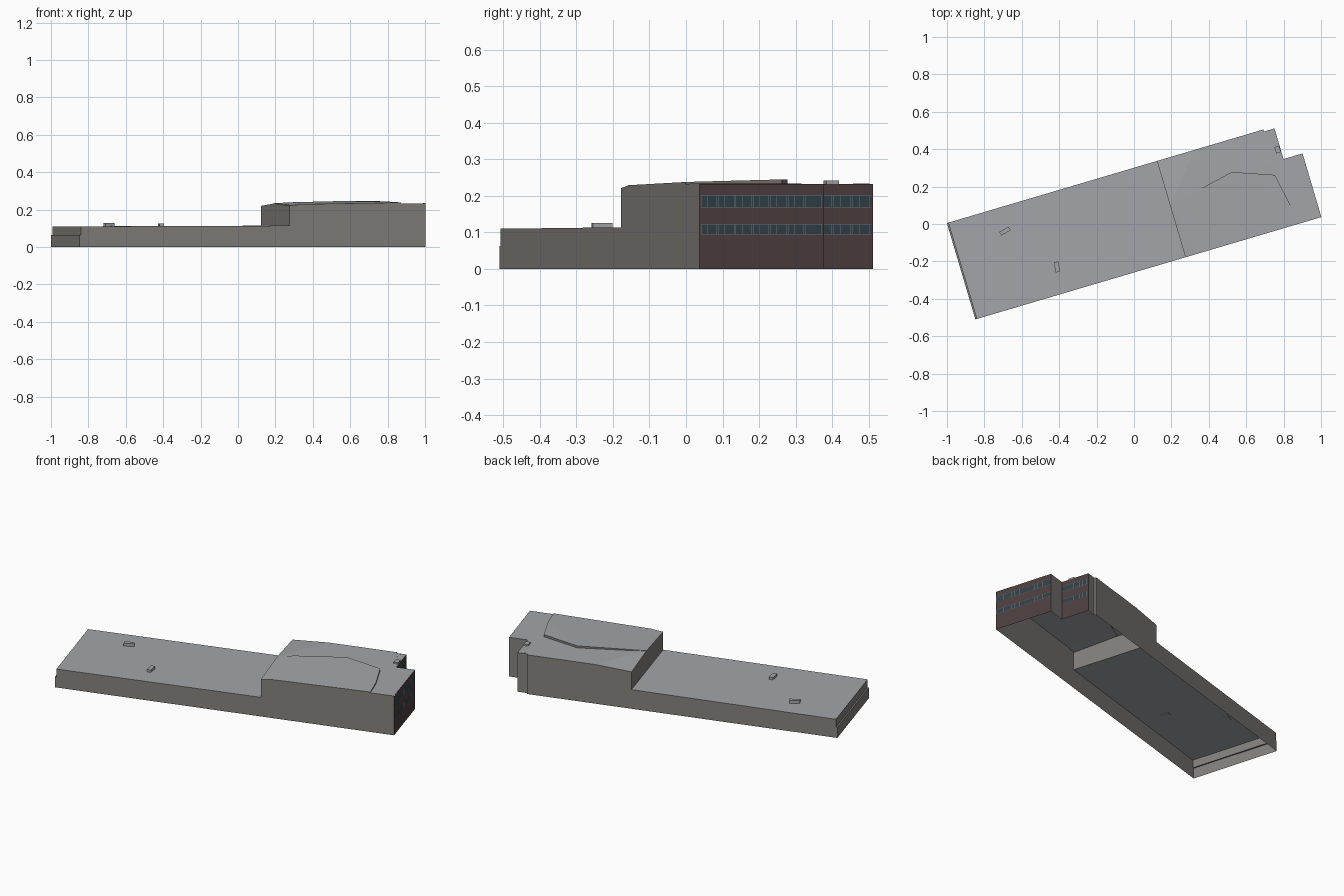
import bpy, bmesh, math
from mathutils import Matrix, Vector

if "Cube" in bpy.data.objects:
    bpy.data.objects.remove(bpy.data.objects["Cube"])

# Building axes: u runs along the long side, v across, origin at the front west corner
FRAME = Matrix.Translation((-0.848, -0.51, 0)) @ Matrix.Rotation(math.radians(16.47), 4, 'Z')


def material(name, rgb):
    m = bpy.data.materials.new(name)
    m.diffuse_color = (*rgb, 1)
    m.use_nodes = True
    m.node_tree.nodes["Principled BSDF"].inputs["Base Color"].default_value = m.diffuse_color
    return m


BRICK = material("brick", (0.075, 0.049, 0.048))
GLASS = material("glass", (0.031, 0.052, 0.064))
FRAME_MAT = material("window_frame", (0.17, 0.2, 0.22))
WALL = material("grey_wall", (0.225, 0.22, 0.205))
ROOF = material("grey_roof", (0.37, 0.377, 0.395))


def faces(name, polys, mat):
    """One object from a list of polygons given in building axes."""
    bm = bmesh.new()
    for p in polys:
        bm.faces.new([bm.verts.new(FRAME @ Vector(c)) for c in p])
    bmesh.ops.remove_doubles(bm, verts=bm.verts, dist=1e-5)
    bmesh.ops.triangulate(bm, faces=[f for f in bm.faces if len(f.verts) > 4])
    me = bpy.data.meshes.new(name)
    bm.to_mesh(me)
    bm.free()
    me.materials.append(mat)
    ob = bpy.data.objects.new(name, me)
    bpy.context.collection.objects.link(ob)


def wall(a, b, z0, za, zb=None):
    """Upright wall from a to b, seen from outside left to right."""
    zb = za if zb is None else zb
    return [(*a, z0), (*b, z0), (*b, zb), (*a, za)]


def box(name, x, y, sx, sy, z0, z1, deg):
    bpy.ops.mesh.primitive_cube_add(size=1, location=(x, y, (z0 + z1) / 2),
                                    rotation=(0, 0, math.radians(deg)))
    ob = bpy.context.object
    ob.name = name
    ob.scale = (sx, sy, z1 - z0)
    ob.data.materials.append(ROOF)


L, D = 1.929, 0.537         # length, depth
S = 1.171                   # where the tall part starts
LOW, LOW2 = 0.11, 0.114     # low roof at west end and at the step
TOP = 0.233                 # tall roof
INSET, LEDGE = 0.008, 0.063
RIDGE = (S, 0.285, 0.233)   # high point of the step edge
FOLD = (1.236, 0, 0.228)    # end of the dipped front corner

# Low hall roof, long walls and stepped west end
faces("low_roof", [[(INSET, 0, LOW), (S, 0, LOW2), (S, D, LOW2), (INSET, D, LOW)]], ROOF)
faces("front_wall", [
    [(0, 0, 0), (S, 0, 0), (S, 0, LOW2), (INSET, 0, LOW), (INSET, 0, LEDGE), (0, 0, LEDGE)],
    wall((S, 0), (FOLD[0], 0), 0, 0.221, 0.228),
    wall((FOLD[0], 0), (L, 0), 0, 0.228, TOP + 0.001)], WALL)
faces("back_wall", [
    [(S, D, 0), (0, D, 0), (0, D, LEDGE), (INSET, D, LEDGE), (INSET, D, LOW), (S, D, LOW2)],
    [(1.765, D, 0), (S, D, 0), (S, D, 0.22), (1.38, D, TOP), (1.765, D, TOP)],
    wall((1.765, 0.526), (1.765, D), 0, TOP),
    wall((1.823, 0.526), (1.765, 0.526), 0, TOP)], WALL)
faces("west_wall", [
    wall((0, D), (0, 0), 0, LEDGE),
    [(0, 0, LEDGE), (INSET, 0, LEDGE), (INSET, D, LEDGE), (0, D, LEDGE)],
    wall((INSET, D), (INSET, 0), LEDGE, LOW)], WALL)

# Tall part: step wall, notch wall and main roof with dipped corners
faces("step_wall", [[(S, D, LOW2), (S, 0, LOW2), (S, 0, 0.221), RIDGE, (S, D, 0.22)]], WALL)
faces("notch_wall", [wall((L, 0.355), (1.823, 0.355), 0, TOP)], WALL)
faces("tall_roof", [
    [RIDGE, (1.38, D, TOP), (S, D, 0.22)],
    [(S, 0, 0.221), FOLD, RIDGE],
    [FOLD, (L, 0, TOP + 0.001), (L, 0.355, TOP), (1.823, 0.355, TOP),
     (1.823, 0.526, TOP), (1.765, 0.526, TOP), (1.765, D, TOP), (1.38, D, TOP), RIDGE]], ROOF)

# Raised roof panel with a lip along its free edges
rim = [(1.794, 0.0, 0.238), (1.787, 0.116, 0.241), (1.754, 0.287, 0.245),
       (1.538, 0.367, 0.245), (1.271, 0.311, 0.239), (S, 0.285, 0.234)]
start = (FOLD[0], 0, 0.229)
faces("raised_roof_panel", [[start] + rim], ROOF)
lip = [[(a[0], a[1], 0.231), (b[0], b[1], 0.231), b, a] for a, b in zip(rim, rim[1:])]
lip.append([(FOLD[0], 0, 0.228), (1.794, 0, 0.231), rim[0], start])
faces("raised_panel_lip", lip, WALL)

# Brick east walls with two bands of windows
for label, u, v0, v1, n in (("main", L, 0, 0.355, 7), ("rear", 1.823, 0.355, 0.526, 3)):
    faces(label + "_brick_wall", [wall((u, v0), (u, v1), 0, TOP)], BRICK)
    glass, bars = [], []
    step = (v1 - v0 - 0.008) / n
    for z0, z1 in ((0.095, 0.122), (0.169, 0.202)):
        a, b = v0 + 0.004, v1 - 0.004
        glass.append(wall((u + 0.0006, a), (u + 0.0006, b), z0, z1))
        for z in (z0, z1):
            bars.append(wall((u + 0.001, a), (u + 0.001, b), z - 0.0004, z + 0.0004))
        for i in range(n):
            for off in (0.0, 0.35, 0.9):
                v = a + (i + off) * step
                bars.append(wall((u + 0.001, v), (u + 0.001, v + 0.0014), z0, z1))
    faces(label + "_window_glass", glass, GLASS)
    faces(label + "_window_bars", bars, FRAME_MAT)

# Small rooftop units
box("roof_unit_west", -0.69, -0.038, 0.057, 0.022, 0.108, 0.128, 30)
box("roof_unit_middle", -0.412, -0.23, 0.024, 0.055, 0.108, 0.126, 10)
box("roof_unit_east", 0.768, 0.398, 0.026, 0.036, 0.228, 0.242, 16.5)
box("roof_kerb", 0.722, 0.48, 0.006, 0.045, 0.228, 0.2345, 10)
